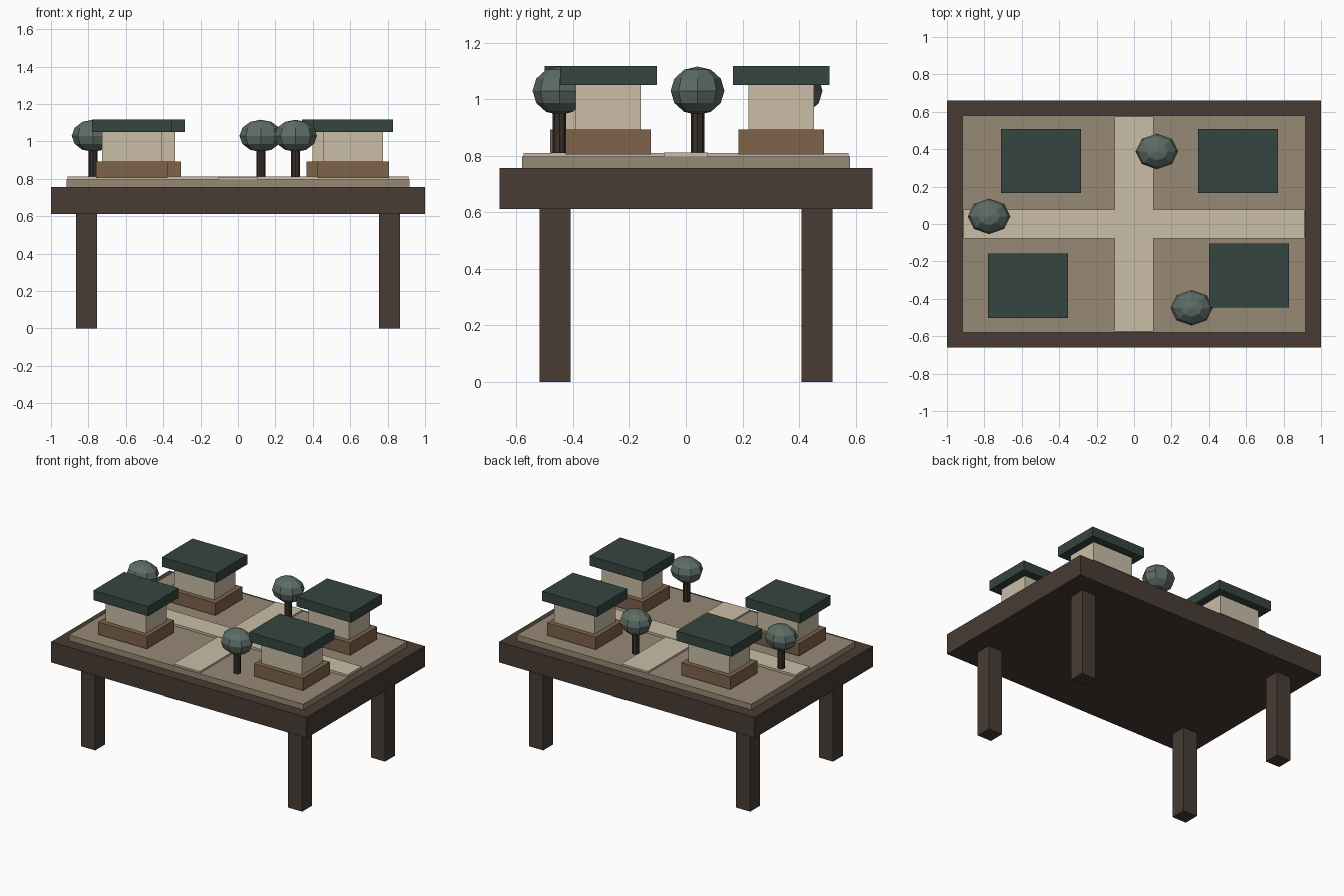
import bpy
from math import radians

if "Cube" in bpy.data.objects:
    bpy.data.objects.remove(bpy.data.objects["Cube"])


def material(name, rgb):
    m = bpy.data.materials.new(name)
    m.diffuse_color = (*rgb, 1)
    m.use_nodes = True
    m.node_tree.nodes["Principled BSDF"].inputs["Base Color"].default_value = m.diffuse_color
    return m


wood = material("dark_wood", (0.065, 0.045, 0.034))
earth = material("earth", (0.31, 0.25, 0.18))
sand = material("sand", (0.59, 0.51, 0.38))
clay = material("clay", (0.21, 0.125, 0.07))
green = material("roof_green", (0.035, 0.06, 0.05))
leaf = material("leaf_green", (0.11, 0.15, 0.13))
bark = material("bark", (0.04, 0.028, 0.022))


def box(name, x, y, z0, z1, sx, sy, mat):
    bpy.ops.mesh.primitive_cube_add(size=1, location=(x, y, (z0 + z1) / 2))
    ob = bpy.context.object
    ob.name = name
    ob.scale = (sx, sy, z1 - z0)
    ob.data.materials.append(mat)


# Table
box("table_top", 0, 0, 0.611, 0.757, 2, 1.32, wood)
for sx, side in ((-1, "left"), (1, "right")):
    for sy, end in ((-1, "front"), (1, "back")):
        box(f"{end}_{side}_leg", sx * 0.81, sy * 0.463, 0, 0.611, 0.11, 0.11, wood)

# Model board and crossing paths
box("ground_board", 0, 0, 0.757, 0.797, 1.834, 1.16, earth)
box("long_path", 0, 0, 0.797, 0.812, 1.824, 0.157, sand)
box("cross_path", 0, 0, 0.797, 0.809, 0.208, 1.15, sand)

# Houses: plinth, walls and flat roof
for i, (x, y) in enumerate([(-0.497, 0.337), (0.556, 0.337), (-0.567, -0.33), (0.615, -0.275)], 1):
    box(f"house_{i}_plinth", x, y, 0.805, 0.893, 0.382, 0.302, clay)
    box(f"house_{i}_walls", x, y, 0.893, 1.05, 0.318, 0.232, sand)
    box(f"house_{i}_roof", x, y, 1.05, 1.118, 0.428, 0.343, green)

# Trees: trunk and faceted crown
for i, (x, y) in enumerate([(0.122, 0.388), (-0.775, 0.041), (0.308, -0.448)], 1):
    bpy.ops.mesh.primitive_cylinder_add(vertices=8, radius=0.024, depth=0.16, location=(x, y, 0.889))
    trunk = bpy.context.object
    trunk.name = f"tree_{i}_trunk"
    trunk.data.materials.append(bark)
    bpy.ops.mesh.primitive_uv_sphere_add(segments=8, ring_count=6, radius=1, location=(x, y, 1.03))
    crown = bpy.context.object
    crown.name = f"tree_{i}_crown"
    crown.scale = (0.114, 0.095, 0.086)
    crown.data.materials.append(leaf)
